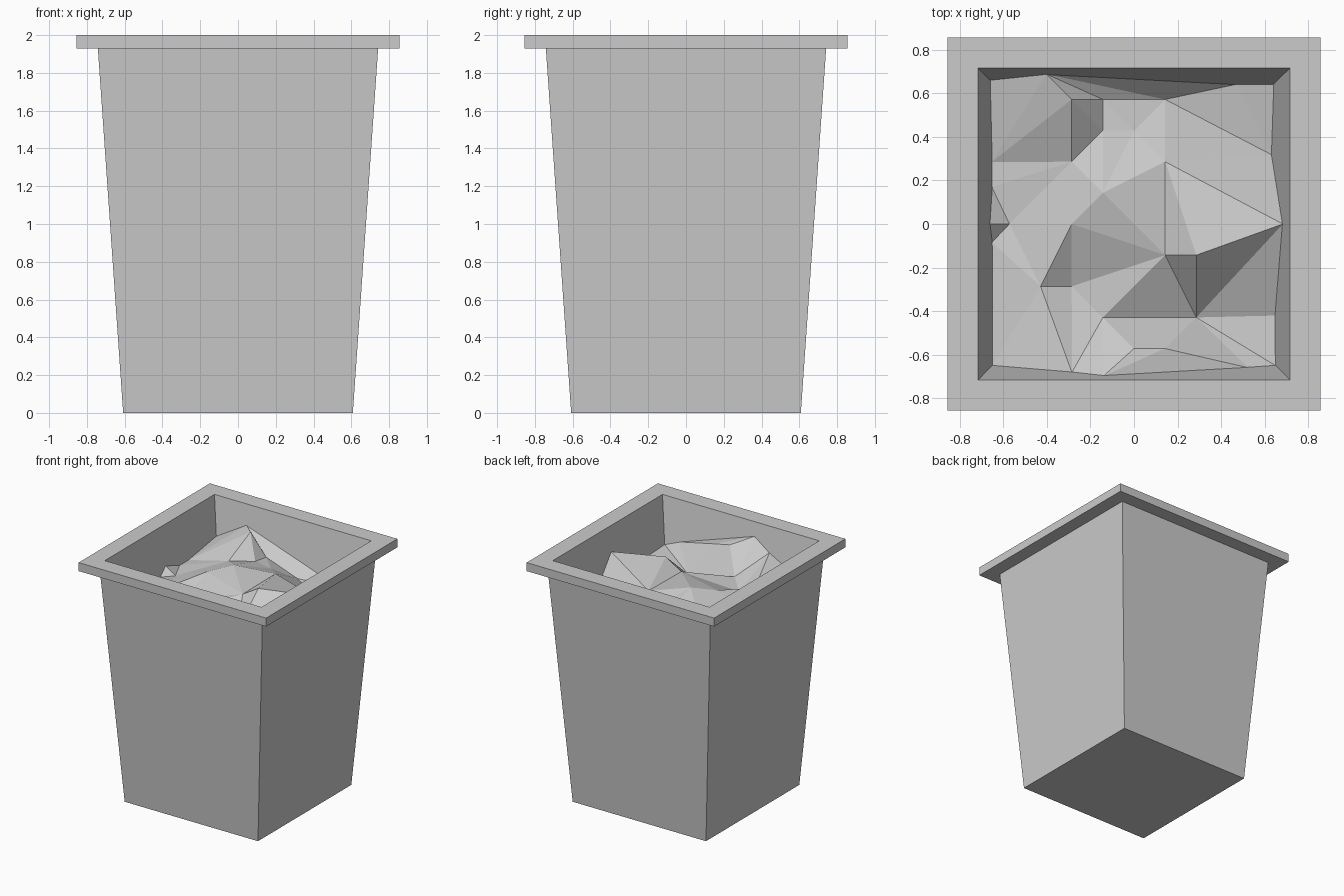
import bpy, bmesh
from math import copysign
from mathutils import Vector
from mathutils.geometry import delaunay_2d_cdt

if "Cube" in bpy.data.objects:
    bpy.data.objects.remove(bpy.data.objects["Cube"])

INNER_TOP, SLOPE = 0.715, 0.18


def inner_half(z):
    return INNER_TOP - SLOPE * (2 - z)


def add_object(name, bm):
    mesh = bpy.data.meshes.new(name)
    bm.to_mesh(mesh)
    bm.free()
    ob = bpy.data.objects.new(name, mesh)
    bpy.context.collection.objects.link(ob)
    return ob


# Planter: square loops run up the outside, over the rim and down the inside
profile = [(0.608, 0), (0.742, 1.93), (0.855, 1.93), (0.855, 2),
           (INNER_TOP, 2), (inner_half(1.35), 1.35)]
bm = bmesh.new()
loops = [[bm.verts.new((sx * h, sy * h, z))
          for sx, sy in ((-1, -1), (1, -1), (1, 1), (-1, 1))] for h, z in profile]
for a, b in zip(loops, loops[1:]):
    for i in range(4):
        j = (i + 1) % 4
        bm.faces.new((a[i], a[j], b[j], b[i]))
bm.faces.new(loops[0][::-1])
bm.faces.new(loops[-1])
bmesh.ops.recalc_face_normals(bm, faces=bm.faces)
add_object("planter_box", bm)

# Soil: outline against the walls (counter-clockwise), snapped to the wall slope
border = [(-.66, -.66, 1.63), (-.285, -.67, 1.80), (-.14, -.69, 1.89), (.525, -.66, 1.68),
          (.65, -.65, 1.63), (.65, -.42, 1.62), (.68, 0, 1.81), (.635, .317, 1.53),
          (.645, .645, 1.59), (.473, .645, 1.58), (-.403, .69, 1.84), (-.66, .665, 1.69),
          (-.65, .285, 1.64), (-.65, .17, 1.64), (-.66, 0, 1.70), (-.65, -.085, 1.64)]


def snap(x, y, z):
    w = inner_half(z) + 0.002
    return tuple(copysign(w, c) if abs(c) > 0.62 else c for c in (x, y)) + (z,)


# Lumps in the middle: grid steps of 1/7
lumps = [(-2, 4, 1.86), (-1, 4, 1.69), (1, 4, 1.59), (-1, 3, 1.71), (0, 3, 1.69),
         (-2, 2, 1.73), (1, 2, 1.74), (-1, 1, 1.79), (-4, 0, 1.64), (-2, 0, 1.75),
         (1, -1, 1.735), (2, -1, 1.82), (-3, -2, 1.70), (-2, -2, 1.63),
         (-1, -3, 1.66), (2, -3, 1.57), (0, -4, 1.83), (1, -4, 1.80)]
n = len(border)
points = [snap(*p) for p in border] + [(x / 7, y / 7, z) for x, y, z in lumps]


def lump(x, y):
    return n + next(i for i, p in enumerate(lumps) if p[:2] == (x, y))


# Creases that must show as edges
creases = [((1, 2), (1, -1)), ((-1, 1), (1, -1)), ((1, -1), (-1, -3)), ((1, -1), (-2, -2)),
           ((-1, -3), (2, -3)), ((-2, 0), (-3, -2)), ((-2, 0), (-2, -2)),
           ((-2, 2), (-1, 1)), ((-1, 1), (1, 2)), ((-2, 4), (-2, 2)), ((-1, 4), (-1, 3)),
           ((0, 3), (1, 4)), ((1, 4), (1, 2)), ((-2, 2), (-1, 3))]
wall_creases = [(6, (1, 2)), (6, (2, -1)), (6, (2, -3)), (7, (1, 4)), (7, (1, 2)),
                (4, (2, -3)), (5, (2, -3)), (1, (-3, -2)), (1, (-2, -2)),
                (10, (-2, 4)), (12, (-2, 4)), (12, (-2, 2))]
edges = [(i, (i + 1) % n) for i in range(n)]
edges += [(lump(*a), lump(*b)) for a, b in creases]
edges += [(i, lump(*b)) for i, b in wall_creases]
verts, _, faces, origin, _, _ = delaunay_2d_cdt(
    [Vector(p[:2]) for p in points], edges, [], 1, 1e-5)

bm = bmesh.new()
bv = [bm.verts.new((v.x, v.y, points[o[0]][2] if o else 1.68))
      for v, o in zip(verts, origin)]
for f in faces:
    bm.faces.new([bv[i] for i in f])
bm.normal_update()
for f in bm.faces:
    if f.normal.z < 0:
        f.normal_flip()
add_object("soil", bm)
